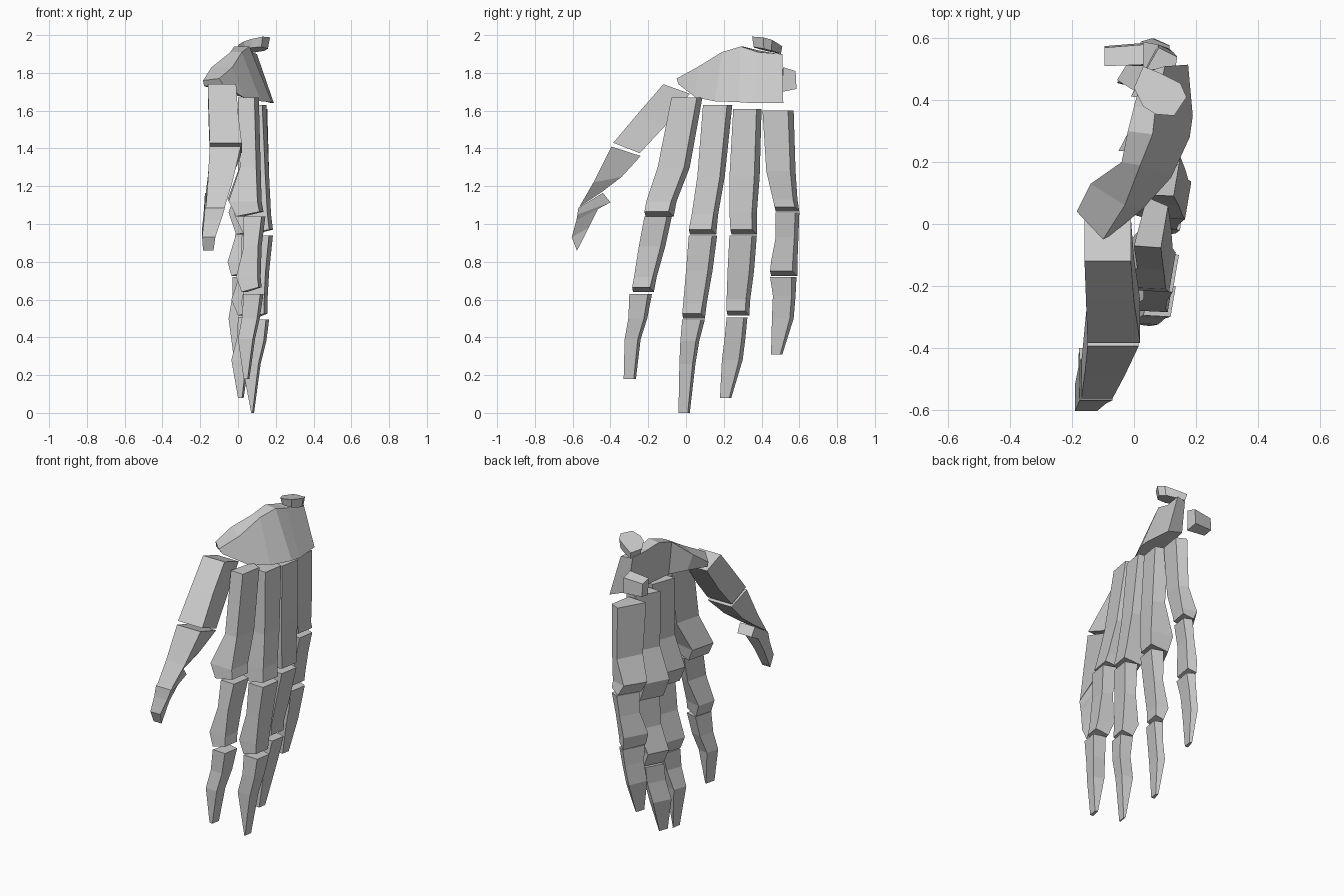
import bpy, bmesh


def loft(name, rings):
    """Skin a chain of equal-length rings into one closed flat-faced solid."""
    bm = bmesh.new()
    rows = [[bm.verts.new(p) for p in ring] for ring in rings]
    n = len(rows[0])
    for a, b in zip(rows, rows[1:]):
        for i in range(n):
            j = (i + 1) % n
            bm.faces.new((a[i], a[j], b[j], b[i]))
    bm.faces.new(rows[0])
    bm.faces.new(rows[-1])
    bmesh.ops.recalc_face_normals(bm, faces=bm.faces)
    mesh = bpy.data.meshes.new(name)
    bm.to_mesh(mesh)
    bm.free()
    ob = bpy.data.objects.new(name, mesh)
    bpy.context.collection.objects.link(ob)
    return ob


def finger(name, twist, bones):
    """Bone stations: z, y low, y high, palm-side x, back-side x.
    twist turns the section about the bone, as a share of its width."""
    for part, rows in zip(("long_bone", "middle_bone", "tip_bone"), bones):
        rings = []
        for k, (z, y0, y1, xp, xd) in enumerate(rows):
            slant = 0.025 if k == len(rows) - 1 and part != "tip_bone" else 0
            w = y1 - y0
            t = min(twist * w, 0.6 * (xd - xp))
            s = 0.18 * w
            rings.append([(xp, y0 + .04 * w, z), (xp + t, y1, z),
                          (xd, y1 - s, z + slant), (xd - .14 * w, y0, z + slant)])
        loft(name + "_" + part, rings)


# Four fingers
finger("index", .25, [
    [(1.67, -.077, .087, 0, .11), (1.3, -.15, .02, .01, .12),
     (1.12, -.21, -.05, -.05, .125), (1.04, -.22, -.065, -.01, .135)],
    [(1.04, -.22, -.075, .03, .145), (.88, -.25, -.11, .03, .125),
     (.72, -.275, -.155, -.01, .12), (.64, -.285, -.17, .02, .125)],
    [(.63, -.30, -.18, .03, .135), (.5, -.305, -.205, .02, .115),
     (.39, -.325, -.24, 0, .09), (.18, -.33, -.265, .03, .06)]])
finger("middle", .35, [
    [(1.63, .09, .245, .01, .15), (1.25, .06, .205, .03, .165),
     (1.05, .03, .17, -.02, .175), (.945, .015, .16, .03, .185)],
    [(.94, .015, .165, .06, .185), (.75, 0, .14, .055, .165),
     (.58, -.015, .11, .015, .155), (.5, -.02, .10, .05, .155)],
    [(.495, -.02, .10, .05, .165), (.38, -.03, .07, .05, .15),
     (.26, -.035, .05, .02, .12), (0, -.04, .02, .07, .085)]])
finger("ring", .5, [
    [(1.61, .25, .40, 0, .155), (1.25, .23, .39, .015, .165),
     (1.06, .23, .375, -.05, .165), (.945, .235, .375, -.01, .165)],
    [(.94, .23, .375, .02, .165), (.75, .22, .36, .015, .13),
     (.6, .215, .34, -.035, .10), (.515, .215, .335, 0, .10)],
    [(.505, .215, .325, 0, .105), (.4, .205, .315, -.005, .085),
     (.28, .19, .30, -.035, .06), (.08, .18, .24, .0, .03)]])
finger("little", .6, [
    [(1.6, .405, .57, -.01, .14), (1.28, .425, .58, 0, .13),
     (1.13, .46, .59, -.055, .115), (1.065, .47, .60, -.02, .115)],
    [(1.06, .475, .60, -.01, .115), (.93, .475, .595, -.015, .09),
     (.8, .45, .59, -.055, .075), (.725, .445, .59, -.035, .07)],
    [(.72, .445, .585, -.03, .075), (.62, .46, .58, -.03, .055),
     (.5, .455, .57, -.05, .035), (.31, .45, .51, -.025, .005)]])


# Thumb, stations: x low, x high, outer y z, inner y z
def thumb_bone(name, rows):
    loft(name, [[(x0, yo, zo), (x1, yo, zo), (x1, yi, zi), (x0, yi, zi)]
                for x0, x1, yo, zo, yi, zi in rows])


thumb_bone("thumb_base_bone", [
    (-.16, -.01, -.12, 1.74, .02, 1.69), (-.155, 0, -.25, 1.59, -.11, 1.52),
    (-.15, .02, -.385, 1.43, -.245, 1.375)])
thumb_bone("thumb_middle_bone", [
    (-.15, .015, -.395, 1.41, -.24, 1.36), (-.16, -.03, -.49, 1.22, -.34, 1.25),
    (-.17, -.07, -.565, 1.09, -.445, 1.17)])
thumb_bone("thumb_tip_bone", [
    (-.175, -.07, -.57, 1.085, -.44, 1.165), (-.178, -.08, -.575, 1.05, -.40, 1.115),
    (-.18, -.09, -.58, 1.02, -.465, 1.08),
    (-.19, -.12, -.605, .93, -.515, .98), (-.185, -.13, -.578, .86, -.565, .88)])

# Arched wrist block: back bottom, back top, palm top, palm bottom
loft("wrist_block", [
    [(-.08, -.04, 1.74), (-.1, -.05, 1.77), (-.185, .04, 1.76), (-.18, .04, 1.73)],
    [(.03, .05, 1.67), (-.03, .06, 1.83), (-.14, .13, 1.83), (-.1, .13, 1.72)],
    [(.12, .15, 1.65), (.02, .19, 1.91), (-.04, .2, 1.91), (-.02, .2, 1.7)],
    [(.18, .28, 1.645), (.06, .29, 1.94), (-.02, .3, 1.94), (.02, .3, 1.68)],
    [(.19, .35, 1.64), (.07, .38, 1.91), (0, .38, 1.92), (.03, .38, 1.68)],
    [(.175, .515, 1.64), (.1, .51, 1.9), (.03, .49, 1.9), (.06, .5, 1.68)]])

# Small pebble bone beside the wrist
loft("pebble_bone", [
    [(-.095, .515, 1.71), (.03, .51, 1.70), (.03, .585, 1.715), (-.095, .575, 1.72)],
    [(-.095, .51, 1.815), (.03, .515, 1.83), (.03, .58, 1.81), (-.095, .57, 1.80)]])

# Tilted cap above the wrist
outline = [(.0, .44), (.03, .38), (.07, .355), (.13, .35), (.17, .41),
           (.15, .455), (.08, .49), (.03, .51)]
top, low = [], []
for x, y in outline:
    z = min(2, 1.95 + .2 * x + .2 * (.43 - y))
    top.append((x, y, z))
    low.append((.09 + (x - .09) * .85, .43 + (y - .43) * .9, z - .035 - .15 * x))
loft("wrist_cap", [top, low])
